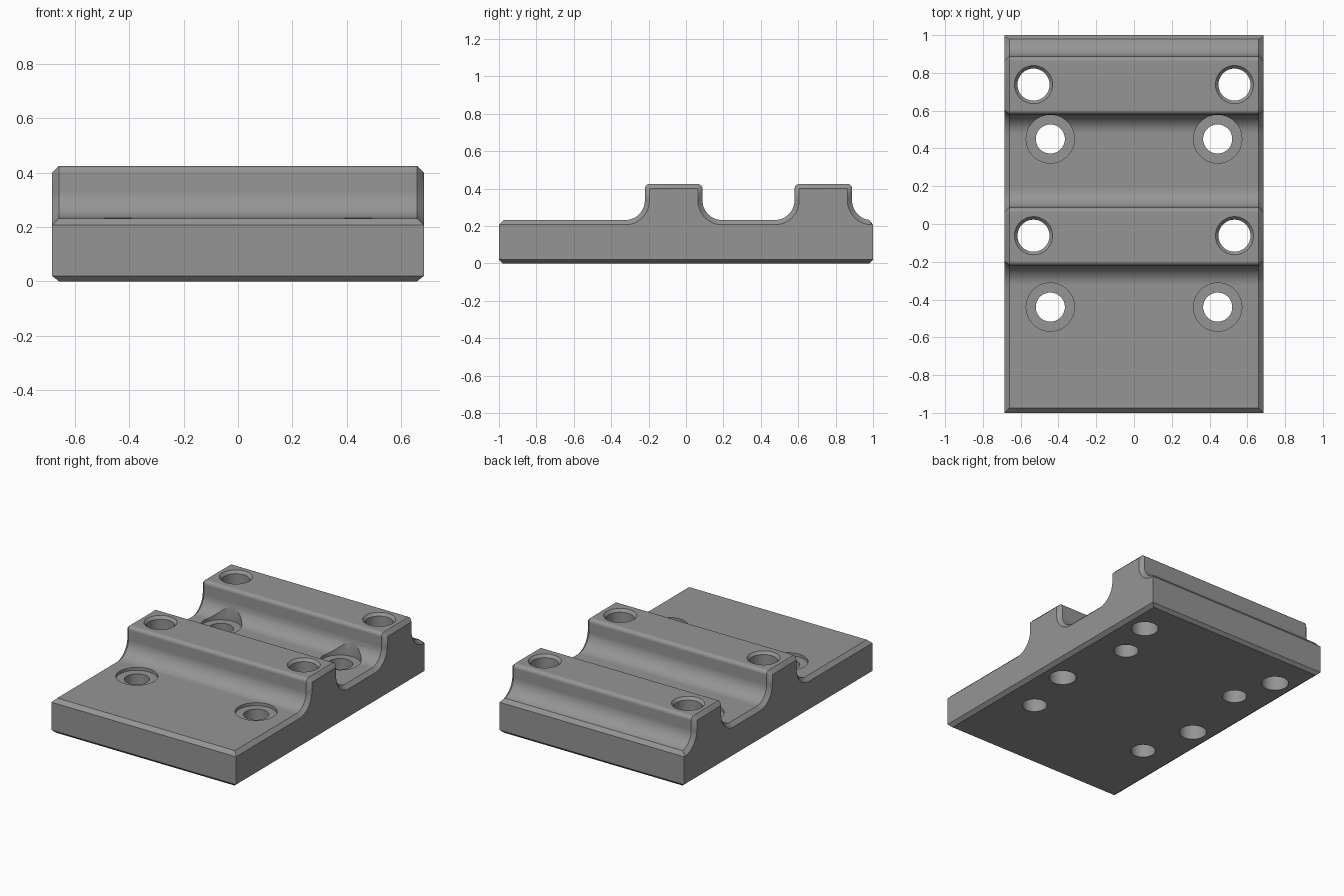
import bpy, bmesh, math

if "Cube" in bpy.data.objects:
    bpy.data.objects.remove(bpy.data.objects["Cube"])

HALF_X, Y_END = 0.685, 1.0
FLOOR, TOP = 0.232, 0.425
C = 0.025            # edge chamfer
R = 0.105            # valley fillet radius
B = 0.02             # bottom chamfer
N = 12               # segments per fillet

grey = bpy.data.materials.new("machined grey")
grey.diffuse_color = (0.30, 0.30, 0.30, 1)
grey.use_nodes = True
grey.node_tree.nodes["Principled BSDF"].inputs["Base Color"].default_value = grey.diffuse_color


def arc(cy, cz, r, a0, a1, n):
    return [(cy + r * math.cos(math.radians(a0 + (a1 - a0) * i / n)),
             cz + r * math.sin(math.radians(a0 + (a1 - a0) * i / n)))
            for i in range(n + 1)]


def profile(d):
    """Side outline in y, z; d shrinks the upper contour inward."""
    end = d > 0
    b = 0 if end else B
    z0 = B if end else 0
    rc = C - d                              # ridge top rounding
    cz = FLOOR + R                          # fillet centre height
    pts = [(-Y_END + b, z0), (-Y_END, B), (-Y_END, FLOOR - C),
           (-Y_END + (0 if end else C), FLOOR - d)]
    for k, (w0, w1) in enumerate([(-0.22, 0.088), (0.58, 0.888)]):
        pts += arc(w0 - R, cz, R + d, 270, 360, N)
        pts += arc(w0 + C, TOP - C, rc, 180, 90, 4)
        pts += arc(w1 - C, TOP - C, rc, 90, 0, 4)
        pts += arc(w1 + R, cz, R + d, 180, 262 if k and not end else 270, N)
    pts += [(Y_END, FLOOR - C), (Y_END, B), (Y_END - b, z0)]
    return pts


# Stepped block: outline swept across x with chamfered ends
bm = bmesh.new()
sections = [(-HALF_X, C), (-HALF_X + C, 0), (HALF_X - C, 0), (HALF_X, C)]
rings = [[bm.verts.new((x, y, z)) for y, z in profile(d)] for x, d in sections]
for r0, r1 in zip(rings, rings[1:]):
    for i in range(len(r0)):
        j = (i + 1) % len(r0)
        bm.faces.new((r0[i], r0[j], r1[j], r1[i]))
bm.faces.new(rings[0][::-1])
bm.faces.new(rings[-1])
bmesh.ops.remove_doubles(bm, verts=bm.verts, dist=1e-5)
bmesh.ops.recalc_face_normals(bm, faces=bm.faces)
mesh = bpy.data.meshes.new("clamp_block")
bm.to_mesh(mesh)
bm.free()
block = bpy.data.objects.new("clamp_block", mesh)
bpy.context.collection.objects.link(block)
mesh.materials.append(grey)


def lathe(bm, x, y, outline, n=48):
    """Closed solid of revolution about a vertical axis."""
    loops = [[bm.verts.new((x + r * math.cos(2 * math.pi * i / n),
                            y + r * math.sin(2 * math.pi * i / n), z))
              for i in range(n)] for r, z in outline]
    for a, b in zip(loops, loops[1:]):
        for i in range(n):
            j = (i + 1) % n
            bm.faces.new((a[i], a[j], b[j], b[i]))
    bm.faces.new(loops[0][::-1])
    bm.faces.new(loops[-1])


# Holes: countersunk through the ridges, counterbored through the floors
bm = bmesh.new()
for s in (-1, 1):
    for y in (-0.062, 0.738):
        lathe(bm, s * 0.532, y, [(0.085, -0.1), (0.085, TOP - 0.018),
                                 (0.101, TOP), (0.101, 0.6)])
    for y in (-0.44, 0.45):
        lathe(bm, s * 0.443, y, [(0.077, -0.1), (0.077, FLOOR - 0.02),
                                 (0.128, FLOOR - 0.02), (0.128, 0.6)])
cut_mesh = bpy.data.meshes.new("hole_cutter")
bm.to_mesh(cut_mesh)
bm.free()
cut_mesh.materials.append(grey)
cutter = bpy.data.objects.new("hole_cutter", cut_mesh)
bpy.context.collection.objects.link(cutter)
cutter.hide_render = True

bpy.context.view_layer.objects.active = block
block.select_set(True)
cut = block.modifiers.new("holes", 'BOOLEAN')
cut.operation, cut.solver, cut.object = 'DIFFERENCE', 'EXACT', cutter
bpy.ops.object.modifier_apply(modifier=cut.name)
bpy.data.objects.remove(cutter)

# Smooth fillets and bores, flat faces kept crisp
bpy.ops.object.shade_smooth_by_angle(angle=math.radians(25))
weighted = block.modifiers.new("flat_normals", 'WEIGHTED_NORMAL')
weighted.keep_sharp = True
